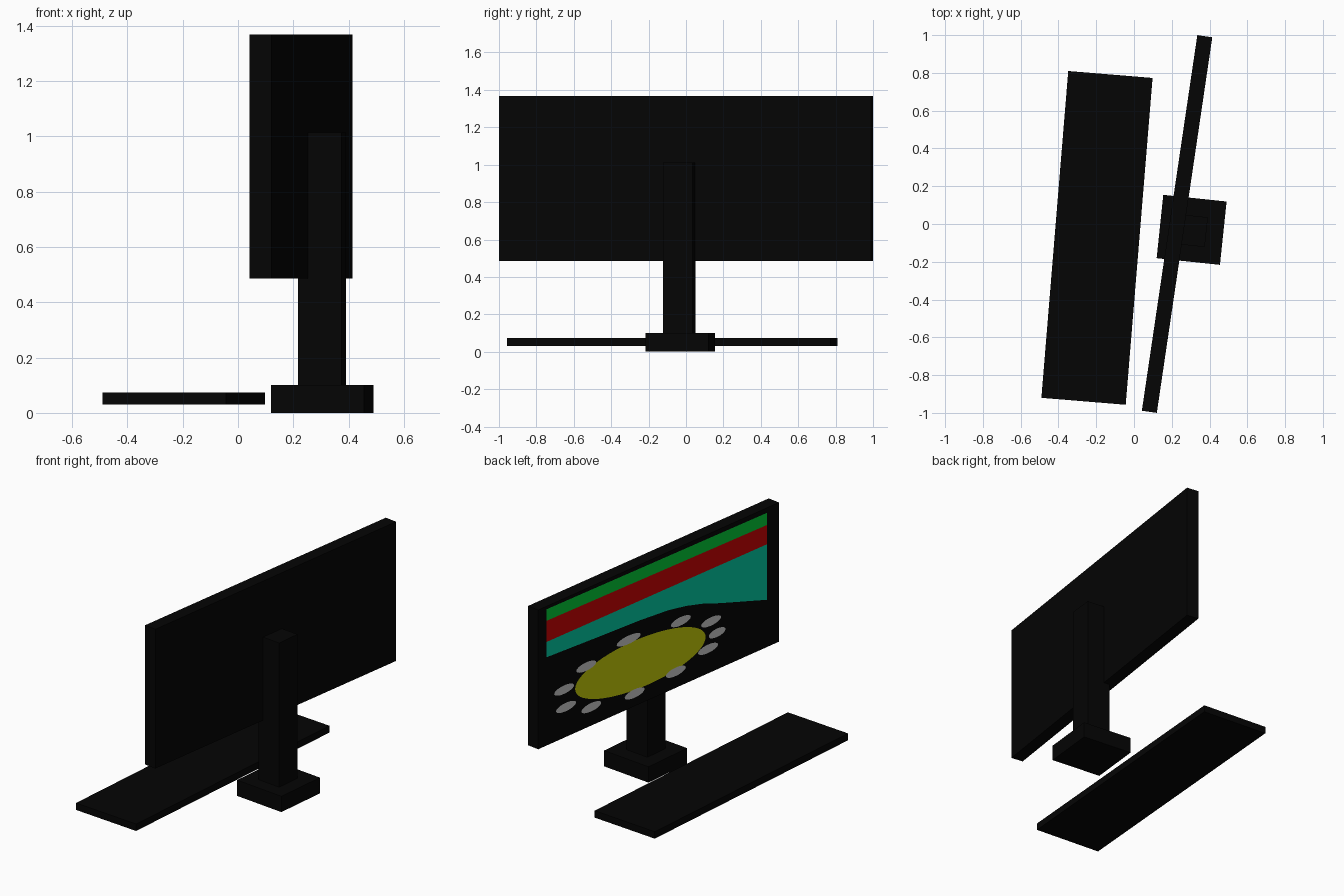
import bpy, bmesh, math
from mathutils import Matrix, Vector

if "Cube" in bpy.data.objects:
    bpy.data.objects.remove(bpy.data.objects["Cube"])


def material(name, r, g, b):
    m = bpy.data.materials.new(name)
    m.diffuse_color = (r, g, b, 1)
    m.use_nodes = True
    m.node_tree.nodes["Principled BSDF"].inputs["Base Color"].default_value = m.diffuse_color
    return m


BLACK = material("black plastic", 0.0015, 0.0015, 0.0015)
GREEN = material("green", 0.001, 0.64, 0.04)
RED = material("red", 0.64, 0.001, 0.001)
TEAL = material("teal", 0.001, 0.64, 0.40)
YELLOW = material("yellow", 0.60, 0.64, 0.003)
GREY = material("light grey", 0.64, 0.64, 0.64)


def finish(name, bm, mat, matrix):
    bmesh.ops.recalc_face_normals(bm, faces=bm.faces)
    me = bpy.data.meshes.new(name)
    bm.to_mesh(me)
    bm.free()
    me.materials.append(mat)
    ob = bpy.data.objects.new(name, me)
    ob.matrix_world = matrix
    bpy.context.collection.objects.link(ob)
    return ob


def placed(x, y, z, turn):
    return Matrix.Translation((x, y, z)) @ Matrix.Rotation(math.radians(turn), 4, 'Z')


def box(name, size, centre, turn):
    bm = bmesh.new()
    bmesh.ops.create_cube(bm, size=1)
    bmesh.ops.scale(bm, vec=size, verts=bm.verts)
    return finish(name, bm, BLACK, placed(*centre, turn))


# Main parts, each turned slightly about z
TURN = -8.4
box("screen_housing", (0.08, 2.01, 0.882), (0.228, 0, 0.927), TURN)
box("stand_column", (0.158, 0.158, 0.913), (0.304, -0.035, 0.5565), -6)
box("stand_base", (0.337, 0.337, 0.1), (0.305, -0.031, 0.05), -6)
box("keyboard", (0.448, 1.736, 0.044), (-0.196, -0.0735, 0.052), -4.7)

# Picture on the screen face: thin plates drawn in (y, z)
SCREEN = placed(0.228, 0.008, 0, TURN)


def plate(name, points, mat, thick):
    bm = bmesh.new()
    bm.faces.new([bm.verts.new((-0.04 - thick, y, z)) for y, z in points])
    ob = finish(name, bm, mat, SCREEN)
    # Every plate must face out of the screen
    if ob.data.polygons[0].normal.x > 0:
        ob.data.flip_normals()


def oval(name, y, z, ry, rz, mat, thick, tilt=0.0, n=32):
    pts = []
    for i in range(n):
        a = 2 * math.pi * i / n
        dy = ry * math.cos(a)
        pts.append((y + dy, z + rz * math.sin(a) + tilt * dy))
    plate(name, pts, mat, thick)


# Stripes, divided by lines running from left to right edge
L, R = 0.932, -0.912
lines = [[(L, 1.351), (R, 1.338)],
         [(L, 1.278), (R, 1.261)],
         [(L, 1.144), (R, 1.139)],
         [(L, 1.047), (0.492, 1.029), (0.155, 1.017), (-0.09, 1.0), (-0.24, 0.976),
          (-0.38, 0.943), (-0.517, 0.899), (R, 0.787)]]
for i, (name, mat) in enumerate([("green_stripe", GREEN), ("red_stripe", RED),
                                 ("teal_stripe", TEAL)]):
    plate(name, lines[i] + lines[i + 1][::-1], mat, 0.002)

# Yellow oval with a ring of small grey ovals
oval("yellow_oval", 0.147, 0.745, 0.545, 0.157, YELLOW, 0.002, 0.035, 64)
spots = [(-0.189, 0.897), (-0.442, 0.81), (-0.492, 0.721), (-0.416, 0.645),
         (-0.147, 0.591), (0.197, 0.57), (0.559, 0.606), (0.77, 0.679),
         (0.786, 0.794), (0.601, 0.877), (0.247, 0.927)]
for y, z in spots:
    wide = 0.1 if abs(y - 0.247) < 0.01 else 0.07 if y < -0.48 else 0.083
    oval("grey_spot", y, z, wide, 0.027, GREY, 0.004)
